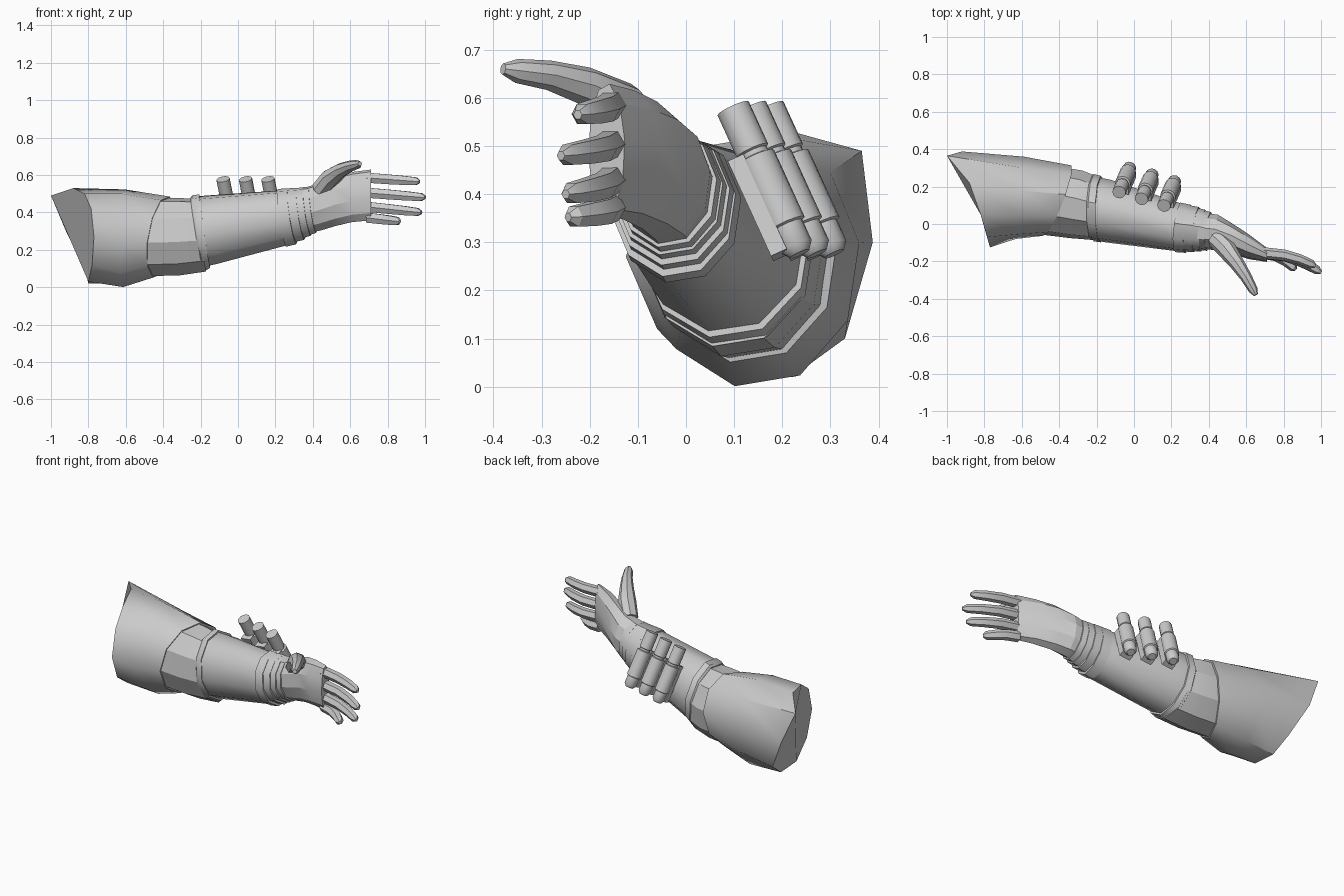
import bpy, bmesh, math
from mathutils import Vector

if "Cube" in bpy.data.objects:
    bpy.data.objects.remove(bpy.data.objects["Cube"])

N = 10  # sides of the arm cross-sections


def finish(name, rings, angle):
    """Skin a list of vertex rings into a capped, angle-smoothed object."""
    bm = bmesh.new()
    loops = [[bm.verts.new(p) for p in r] for r in rings]
    for a, b in zip(loops, loops[1:]):
        n = len(a)
        for i in range(n):
            bm.faces.new((a[i], a[(i + 1) % n], b[(i + 1) % n], b[i]))
    bm.faces.new(loops[0])
    bm.faces.new(loops[-1])
    bmesh.ops.recalc_face_normals(bm, faces=bm.faces)
    me = bpy.data.meshes.new(name)
    bm.to_mesh(me)
    bm.free()
    ob = bpy.data.objects.new(name, me)
    bpy.context.collection.objects.link(ob)
    me.shade_smooth()
    me.set_sharp_from_angle(angle=math.radians(angle))
    return ob


def section(x, y, z, ry, rz, ky=0.0, kz=0.0, n=N):
    """Elliptical ring facing x, leaned by ky and kz."""
    ring = []
    for i in range(n):
        t = math.radians(8 + 360 * i / n)
        dy, dz = ry * math.cos(t), rz * math.sin(t)
        ring.append((x + ky * dy + kz * dz, y + dy, z + dz))
    return ring


def loft(name, secs, first=None, angle=40):
    rings = [first] if first else []
    return finish(name, rings + [section(*s) for s in secs], angle)


def tube(name, pts, radii, sides=6, angle=30):
    """Tapered round bar along a path."""
    pts = [Vector(p) for p in pts]
    rings = []
    for i, (p, r) in enumerate(zip(pts, radii)):
        d = (pts[min(i + 1, len(pts) - 1)] - pts[max(i - 1, 0)]).normalized()
        q = d.to_track_quat('Z', 'Y')
        rings.append([p + q @ Vector((r * math.cos(math.tau * k / sides),
                                      r * math.sin(math.tau * k / sides), 0))
                      for k in range(sides)])
    return finish(name, rings, angle)


# Upper sleeve with slanted shoulder opening
opening = [(-.92, .388, .30), (-1, .365, .49), (-.88, .22, .53), (-.82, .05, .50),
           (-.785, -.07, .42), (-.77, -.125, .27), (-.78, -.06, .12),
           (-.80, .07, .03), (-.80, .22, .02), (-.82, .33, .10)]
loft("upper_sleeve", [(-.61, .14, .262, .222, .265, .1, 0),
                      (-.41, .125, .268, .19, .22, .38, .15)], opening)

# Faceted elbow section
loft("elbow", [(-.45, .125, .268, .18, .212, .38, .15),
               (-.31, .105, .27, .182, .21, .2, -.02),
               (-.20, .085, .278, .174, .197, 0, -.15)], angle=20)

# Elbow cuff
loft("elbow_cuff", [(-.225, .088, .285, .172, .196, .02, -.15),
                    (-.215, .087, .287, .182, .207, .02, -.15),
                    (-.178, .08, .30, .180, .200, .02, -.15)])

# Forearm
loft("forearm", [(-.20, .08, .298, .172, .19, .05, -.15),
                 (-.13, .068, .309, .170, .185, .05, -.15),
                 (.25, -.02, .372, .128, .148, .12, -.15)])

# Stepped wrist bands
for name, x0, x1, y, z, ry, rz in [
        ("wrist_band_wide", .235, .29, -.018, .375, .134, .157),
        ("wrist_band_middle", .27, .335, -.022, .388, .126, .146),
        ("wrist_band_narrow", .32, .37, -.028, .40, .117, .136),
        ("wrist_band_end", .36, .40, -.032, .41, .108, .130)]:
    loft(name, [(x0, y, z - .004, ry, rz, .12, -.15),
                (x1, y - .008, z + .004, ry * .97, rz * .97, .12, -.15)])

# Palm
loft("palm", [(.38, -.038, .414, .096, .124, .1, -.1),
              (.44, -.045, .43, .096, .128, .1, -.05),
              (.52, -.075, .46, .082, .135),
              (.61, -.12, .482, .068, .136),
              (.71, -.165, .493, .038, .138)], angle=20)

# Fingers: base height, tip x, tip y, tip height
for name, zb, xt, yt, zt in [("index_finger", .585, .97, -.225, .565),
                             ("middle_finger", .505, 1.0, -.26, .48),
                             ("ring_finger", .43, .98, -.25, .40),
                             ("little_finger", .372, .865, -.245, .352)]:
    x0, y0 = .69, -.155
    pts = [(x0 + (xt - x0) * t, y0 + (yt - y0) * t ** 2, zb + (zt - zb) * t)
           for t in (0, .4, .7, .93, 1)]
    tube(name, pts, [.031, .030, .028, .024, .010])

# Thumb
tube("thumb", [(.44, -.08, .52), (.495, -.135, .585), (.55, -.21, .625),
               (.60, -.285, .647), (.637, -.352, .656), (.652, -.38, .66)],
     [.05, .052, .040, .031, .025, .012], 8)

# Three canisters on mounting plates
for i in range(3):
    top = Vector((-.08 + .12 * i, .17 - .036 * i, .578))
    low = top + Vector((.06, .138, -.302))
    profile = [(0, .036), (.29, .036), (.30, .031), (.33, .031), (.34, .042),
               (.80, .042), (.81, .035), (.95, .035), (1.0, .022)]
    tube(f"canister_{i + 1}", [top.lerp(low, t) for t, r in profile],
         [r for t, r in profile], 12, 40)
    d = (low - top).normalized()
    n = Vector((0, .91, .41))
    n = (n - d * n.dot(d)).normalized()
    s = d.cross(n)
    c = top.lerp(low, .60) - n * .038
    rings = [[c + s * (u * .034) + n * (v * .018) + d * w
              for u, v in ((-1, -1), (1, -1), (1, 1), (-1, 1))]
             for w in (-.10, .12)]
    finish(f"canister_mount_{i + 1}", rings, 30)
